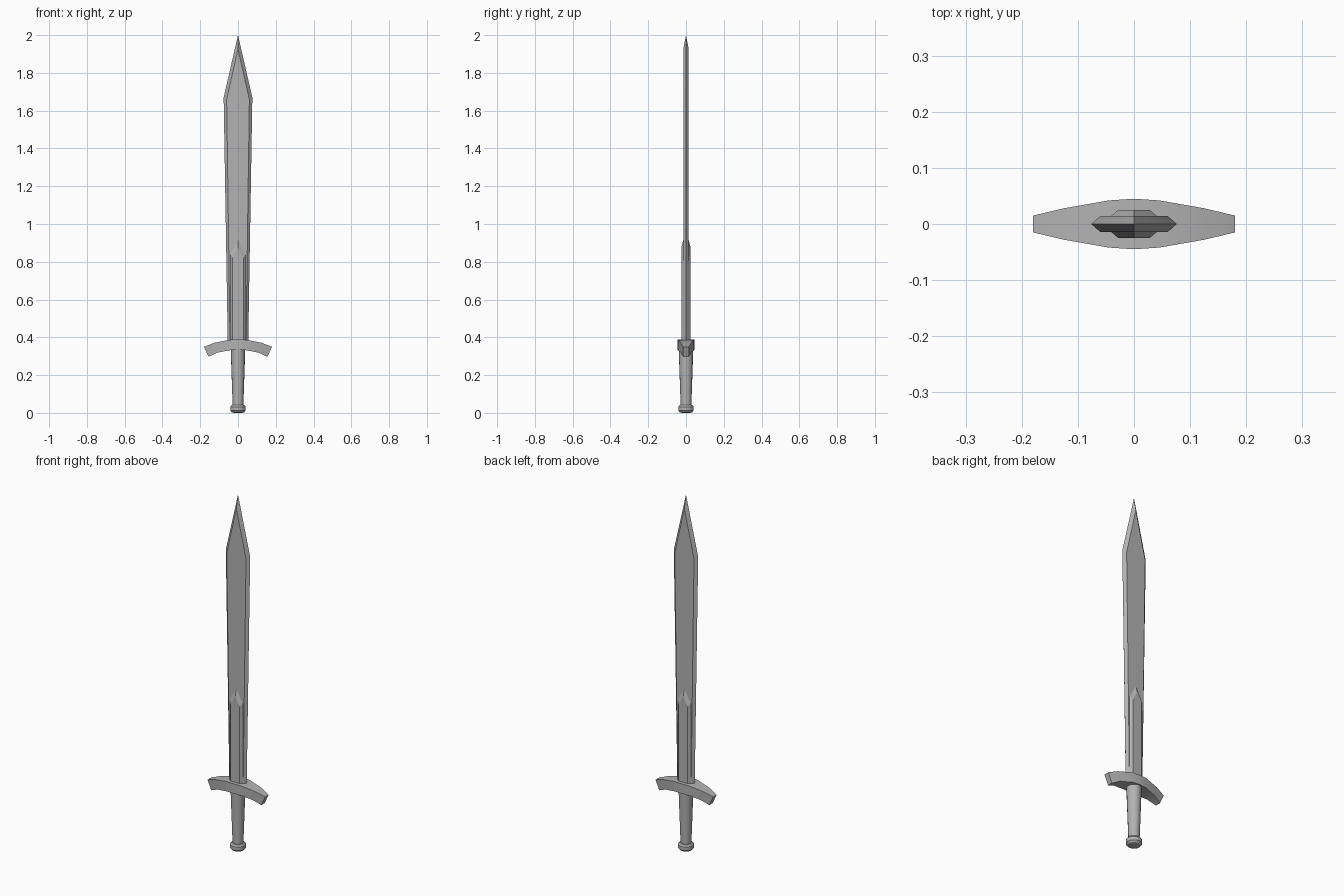
import bpy, bmesh, math

if "Cube" in bpy.data.objects:
    bpy.data.objects.remove(bpy.data.objects["Cube"])

# Dark steel shared by every part
steel = bpy.data.materials.new("dark_steel")
steel.diffuse_color = (0.45, 0.45, 0.45, 1)
steel.use_nodes = True
steel.node_tree.nodes["Principled BSDF"].inputs["Base Color"].default_value = steel.diffuse_color


def loft(name, rings, cap_end=True, smooth=None):
    """Skin equal-length point rings, cap the ends, merge doubles."""
    bm = bmesh.new()
    vs = [[bm.verts.new(p) for p in ring] for ring in rings]
    n = len(rings[0])
    for a, b in zip(vs, vs[1:]):
        for i in range(n):
            j = (i + 1) % n
            bm.faces.new((a[i], a[j], b[j], b[i]))
    bm.faces.new(vs[0][::-1])
    if cap_end:
        bm.faces.new(vs[-1])
    bmesh.ops.remove_doubles(bm, verts=bm.verts, dist=1e-5)
    bmesh.ops.recalc_face_normals(bm, faces=bm.faces)
    me = bpy.data.meshes.new(name)
    bm.to_mesh(me)
    bm.free()
    me.materials.append(steel)
    ob = bpy.data.objects.new(name, me)
    bpy.context.collection.objects.link(ob)
    if smooth:
        bpy.ops.object.select_all(action='DESELECT')
        ob.select_set(True)
        bpy.context.view_layer.objects.active = ob
        bpy.ops.object.shade_smooth_by_angle(angle=math.radians(smooth))
    return ob


def lathe(name, profile, sides=16):
    """Round part from (radius, z) pairs."""
    return loft(name, [[(r * math.cos(2 * math.pi * i / sides),
                         r * math.sin(2 * math.pi * i / sides), z)
                        for i in range(sides)] for r, z in profile], smooth=30)


def blade_ring(edge, flat, y, z_edge, z_flat):
    return [(-edge, 0, z_edge), (-flat, -y, z_flat), (flat, -y, z_flat),
            (edge, 0, z_edge), (flat, y, z_flat), (-flat, y, z_flat)]


# Blade: bevelled hexagonal section running to a point
loft("blade", [blade_ring(0.054, 0.042, 0.0145, 0.36, 0.36),
               blade_ring(0.076, 0.060, 0.0145, 1.67, 1.66),
               blade_ring(0, 0, 0.0145, 2.0, 1.925)], cap_end=False, smooth=32)


# Raised reinforcement on both faces, with a chevron top
def chevron(half, shoulder, peak, y):
    return [(-half, y, 0.36), (half, y, 0.36), (half, y, shoulder),
            (0, y, peak), (-half, y, shoulder)]


outer, inner = (0.042, 0.84, 0.92), (0.028, 0.822, 0.873)
loft("blade_reinforcement", [chevron(*inner, -0.025), chevron(*outer, -0.013),
                             chevron(*outer, 0.013), chevron(*inner, 0.025)])

# Crossguard: drooping bar that tapers towards its ends
# (top x, top z, bottom x, bottom z, half depth)
half = [(0.045, 0.387, 0.040, 0.332, 0.042),
        (0.125, 0.371, 0.110, 0.319, 0.028),
        (0.180, 0.350, 0.156, 0.297, 0.015)]
stations = [(-a, b, -c, d, e) for a, b, c, d, e in reversed(half)]
stations += [(0, 0.388, 0, 0.333, 0.045)] + half
loft("crossguard", [[(tx, -d, tz), (tx, d, tz), (bx, d, bz), (bx, -d, bz)]
                    for tx, tz, bx, bz, d in stations], smooth=30)

# Grip and pommel
lathe("grip", [(0.028, 0.03), (0.039, 0.35)])
lathe("pommel", [(0.022, 0.0), (0.033, 0.003), (0.041, 0.012),
                 (0.041, 0.032), (0.034, 0.041), (0.026, 0.042)])
